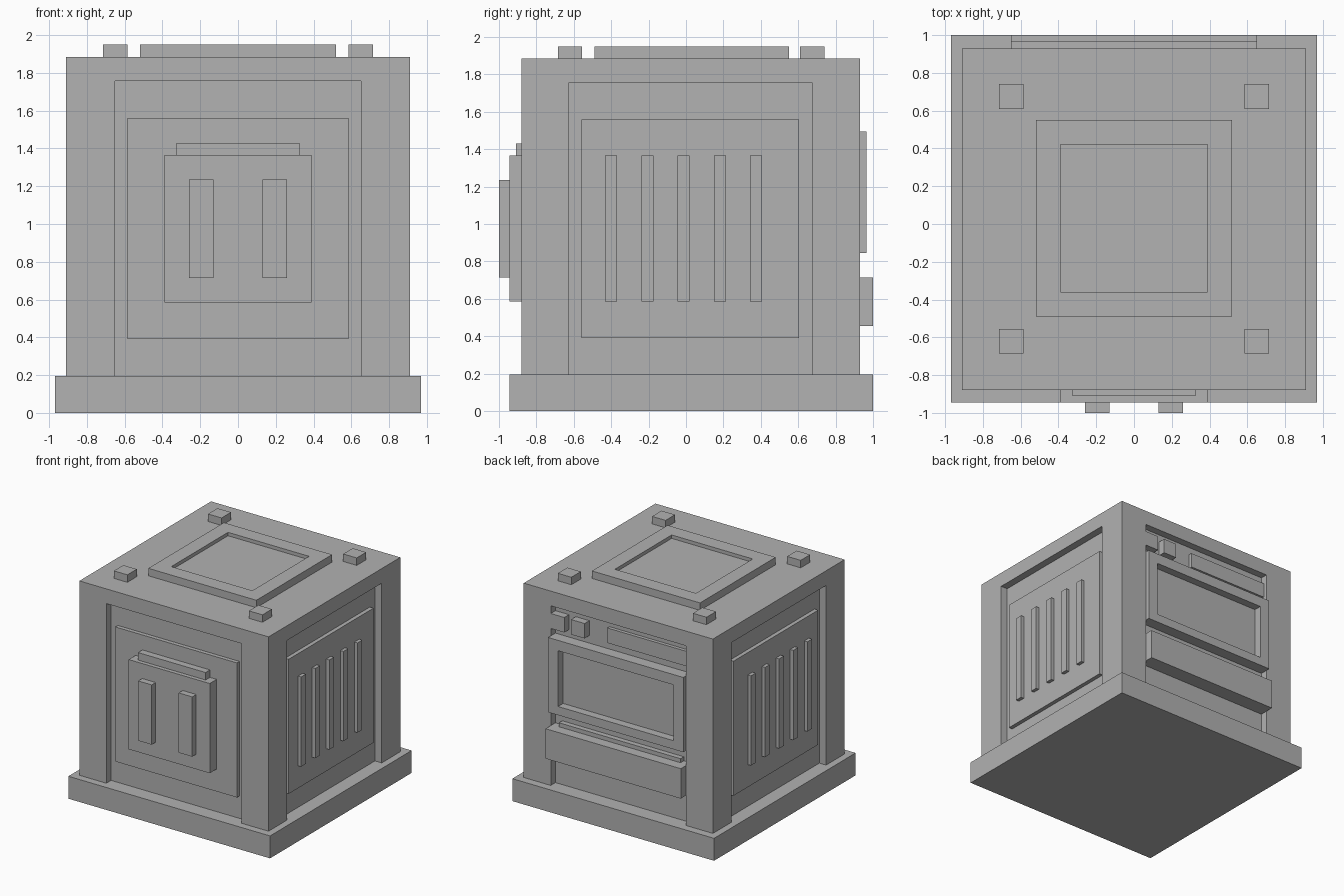
import bpy
import bmesh

if "Cube" in bpy.data.objects:
    bpy.data.objects.remove(bpy.data.objects["Cube"])

grey = bpy.data.materials.new("plain grey")
grey.diffuse_color = (0.445, 0.445, 0.445, 1.0)
grey.use_nodes = True
grey.node_tree.nodes["Principled BSDF"].inputs["Base Color"].default_value = grey.diffuse_color


def box(name, x, y, z):
    """Axis-aligned box given as (low, high) ranges."""
    bm = bmesh.new()
    bmesh.ops.create_cube(bm, size=1.0)
    for v in bm.verts:
        for i, (lo, hi) in enumerate((x, y, z)):
            v.co[i] = hi if v.co[i] > 0 else lo
    mesh = bpy.data.meshes.new(name)
    bm.to_mesh(mesh)
    bm.free()
    mesh.materials.append(grey)
    ob = bpy.data.objects.new(name, mesh)
    bpy.context.collection.objects.link(ob)
    return ob


def cut(target, x, y, z):
    """Subtract a box from the target and remove the cutter."""
    cutter = box("cutter", x, y, z)
    mod = target.modifiers.new("cut", "BOOLEAN")
    mod.operation = "DIFFERENCE"
    mod.solver = "EXACT"
    mod.object = cutter
    bpy.context.view_layer.objects.active = target
    bpy.ops.object.modifier_apply(modifier=mod.name)
    bpy.data.objects.remove(cutter)


def side(s, a, b):
    """Range a..b mirrored to the side s."""
    return (a, b) if s > 0 else (-b, -a)


# base slab and main body with a shallow recess on each wall
box("base", (-0.97, 0.97), (-0.945, 1.0), (0, 0.195))
body = box("body", (-0.91, 0.91), (-0.88, 0.93), (0.195, 1.885))
cut(body, (-0.65, 0.65), (-1.2, -0.815), (0.1, 1.757))
cut(body, (-0.65, 0.65), (0.865, 1.2), (0.1, 1.757))
for s in (-1, 1):
    cut(body, side(s, 0.845, 1.2), (-0.625, 0.675), (0.1, 1.757))

# front panel, door, ledge and handles
box("front_panel", (-0.585, 0.585), (-0.85, -0.805), (0.39, 1.56))
box("front_door", (-0.39, 0.39), (-0.945, -0.84), (0.585, 1.365))
box("door_ledge", (-0.325, 0.325), (-0.91, -0.84), (1.365, 1.43))
for s in (-1, 1):
    box("door_handle", side(s, 0.13, 0.26), (-1.0, -0.935), (0.715, 1.235))

# side panels with five upright slats
for s in (-1, 1):
    box("side_panel", side(s, 0.835, 0.88), (-0.56, 0.605), (0.39, 1.56))
    for i in range(5):
        y = -0.4 + i * 0.1938
        box("side_slat", side(s, 0.87, 0.91), (y - 0.032, y + 0.032), (0.585, 1.365))

# back screen with a sunken window
screen = box("back_screen", (-0.65, 0.65), (0.855, 0.965), (0.845, 1.495))
cut(screen, (-0.555, 0.555), (0.895, 1.2), (0.92, 1.405))

# back drawer with its ledge
box("back_drawer", (-0.65, 0.65), (0.855, 1.0), (0.455, 0.715))
box("drawer_ledge", (-0.585, 0.585), (0.855, 0.91), (0.71, 0.75))

# back buttons and label plate
for x in (0.325, 0.52):
    box("back_button", (x, x + 0.13), (0.855, 0.93), (1.56, 1.69))
box("back_plate", (-0.65, 0.13), (0.855, 0.895), (1.56, 1.69))

# roof hatch with a sunken middle, and four corner studs
hatch = box("roof_hatch", (-0.52, 0.52), (-0.49, 0.55), (1.88, 1.95))
cut(hatch, (-0.39, 0.39), (-0.36, 0.42), (1.92, 2.2))
for s in (-1, 1):
    for y in (-0.685, 0.61):
        box("roof_stud", side(s, 0.585, 0.715), (y, y + 0.13), (1.88, 1.95))
